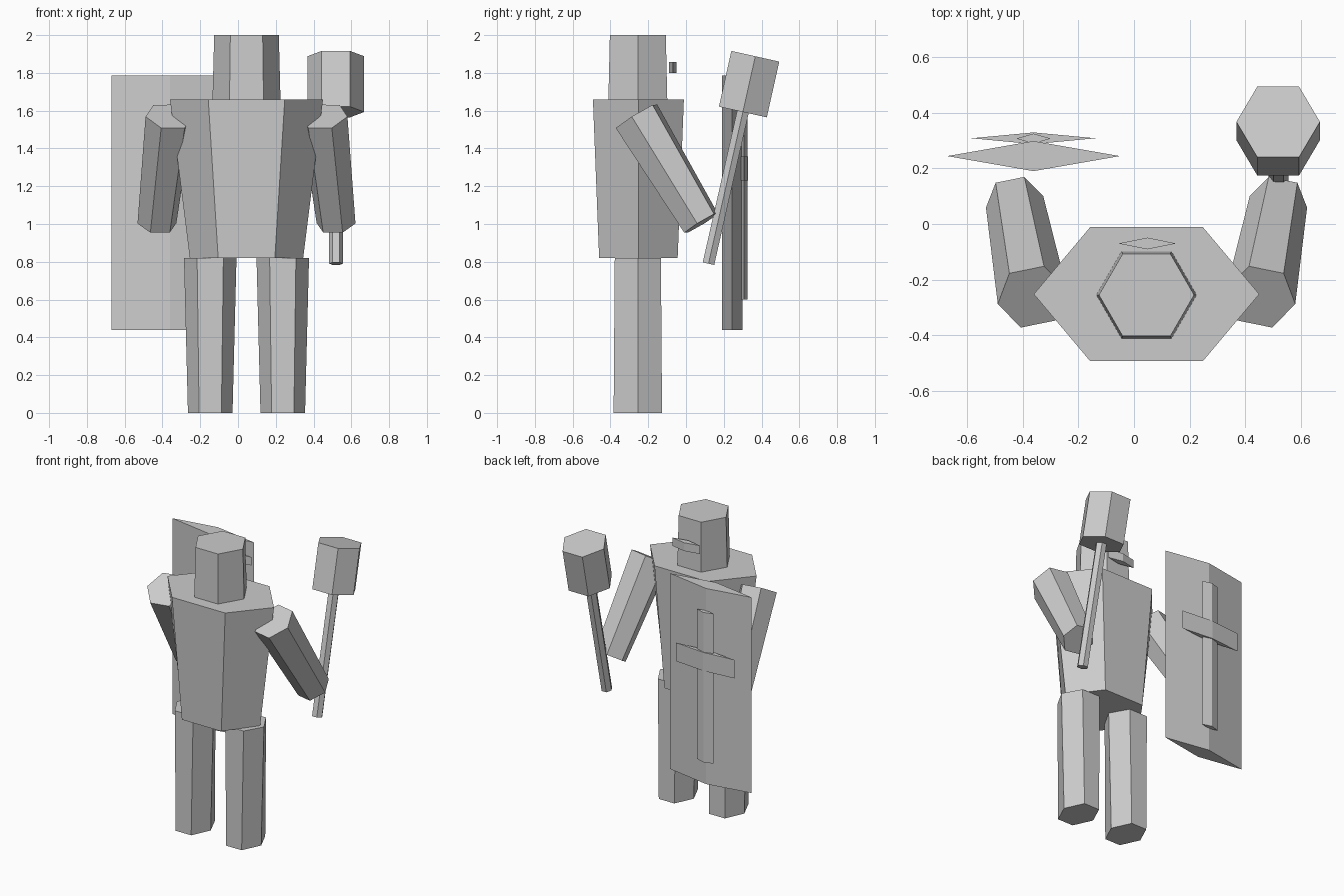
import bpy, bmesh, math
from mathutils import Vector

if "Cube" in bpy.data.objects:
    bpy.data.objects.remove(bpy.data.objects["Cube"])

grey = bpy.data.materials.new("plain_grey")
grey.diffuse_color = (0.6, 0.6, 0.6, 1)
grey.use_nodes = True
grey.node_tree.nodes["Principled BSDF"].inputs["Base Color"].default_value = grey.diffuse_color

BODY_X, BODY_Y = 0.045, -0.255


def prism(name, p0, p1, r0, r1, sides=6, u=(1, 0, 0)):
    """Tapered prism from p0 to p1; r0 and r1 are (rx, ry) corner radii, first corner on u."""
    p0, p1 = Vector(p0), Vector(p1)
    axis = (p1 - p0).normalized()
    u = Vector(u)
    u = (u - axis * u.dot(axis)).normalized()
    v = axis.cross(u)
    bm = bmesh.new()
    rings = []
    for p, (rx, ry) in ((p0, r0), (p1, r1)):
        ring = []
        for i in range(sides):
            a = math.tau * i / sides
            ring.append(bm.verts.new(p + u * rx * math.cos(a) + v * ry * math.sin(a)))
        rings.append(ring)
    low, high = rings
    bm.faces.new(low[::-1])
    bm.faces.new(high)
    for i in range(sides):
        j = (i + 1) % sides
        bm.faces.new((low[i], low[j], high[j], high[i]))
    bmesh.ops.recalc_face_normals(bm, faces=bm.faces)
    mesh = bpy.data.meshes.new(name)
    bm.to_mesh(mesh)
    bm.free()
    mesh.materials.append(grey)
    obj = bpy.data.objects.new(name, mesh)
    bpy.context.collection.objects.link(obj)
    return obj


def upright(name, x, y, z0, z1, r0, r1, sides=6):
    return prism(name, (x, y, z0), (x, y, z1), r0, r1, sides)


# Body, head and the visor plate in front of the face
upright("torso", BODY_X, -0.252, 0.82, 1.66, (0.30, 0.24), (0.405, 0.278))
upright("head", BODY_X, BODY_Y, 1.66, 2.0, (0.18, 0.18), (0.171, 0.171))
upright("visor", 0.048, -0.07, 1.80, 1.857, (0.104, 0.021), (0.104, 0.021), 4)

# Legs and arms, mirrored about the body centre
for side, s in (("left", -1), ("right", 1)):
    upright(side + "_leg", BODY_X + s * 0.192, BODY_Y, 0, 0.82,
            (0.118, 0.148), (0.139, 0.141))
    prism(side + "_arm",
          (BODY_X + s * 0.41, -0.262, 1.57), (BODY_X + s * 0.474, 0.08, 1.004),
          (0.127, 0.135), (0.105, 0.109), u=(s * 0.98, -0.2, -0.01))

# Hammer, leaning forward in the right hand
prism("hammer_handle", (0.519, 0.119, 0.79), (0.519, 0.305, 1.61),
      (0.036, 0.036), (0.036, 0.036))
prism("hammer_head", (0.518, 0.301, 1.593), (0.518, 0.367, 1.888),
      (0.15, 0.15), (0.15, 0.15))

# Shield with a raised cross, all with diamond cross-sections
for name, y, z0, z1, r in (
        ("shield", 0.244, 0.44, 1.785, (0.31, 0.054)),
        ("shield_vertical_bar", 0.307, 0.60, 1.63, (0.062, 0.018)),
        ("shield_cross_bar", 0.308, 1.23, 1.357, (0.223, 0.021))):
    upright(name, -0.361, y, z0, z1, r, r, 4)
